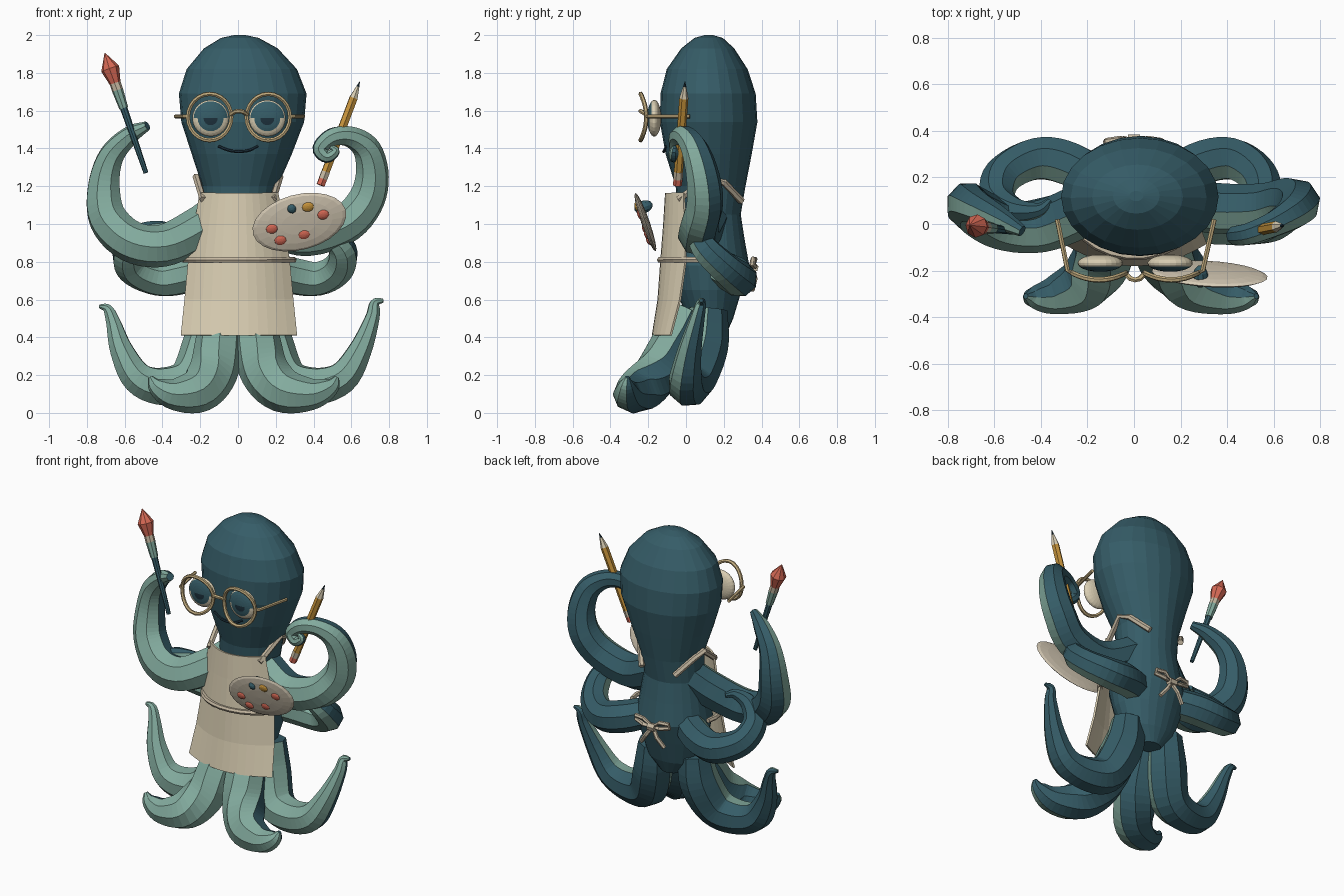
import bpy, bmesh, math
from mathutils import Vector, Matrix

if "Cube" in bpy.data.objects:
    bpy.data.objects.remove(bpy.data.objects["Cube"])

def material(name, col):
    m = bpy.data.materials.new(name)
    m.diffuse_color = (*col, 1)
    m.use_nodes = True
    m.node_tree.nodes["Principled BSDF"].inputs["Base Color"].default_value = m.diffuse_color
    return m

TEAL = material("deep teal", (.036, .108, .137))
MINT = material("pale teal", (.225, .405, .34))
CREAM = material("cream", (.70, .62, .45))
TAN = material("strap tan", (.55, .47, .35))
GOLD = material("glasses gold", (.54, .41, .21))
WOOD = material("palette beige", (.68, .60, .47))
CORAL = material("coral", (.67, .14, .09))
MUSTARD = material("mustard", (.58, .30, .045))
DARK = material("ink", (.012, .03, .045))

def finish(name, bm, *mats):
    bmesh.ops.recalc_face_normals(bm, faces=bm.faces)
    me = bpy.data.meshes.new(name)
    bm.to_mesh(me)
    bm.free()
    for m in mats:
        me.materials.append(m)
    ob = bpy.data.objects.new(name, me)
    bpy.context.collection.objects.link(ob)
    return ob

def skin(bm, rings, closed=False):
    """Bridge rings of verts; returns side faces as (face, index around)."""
    n, out = len(rings[0]), []
    pairs = list(zip(rings, rings[1:])) + ([(rings[-1], rings[0])] if closed else [])
    for a, b in pairs:
        for i in range(n):
            j = (i + 1) % n
            out.append((bm.faces.new((a[i], a[j], b[j], b[i])), i))
    if not closed:
        bm.faces.new(rings[0][::-1])
        bm.faces.new(rings[-1])
    return out

def spline(pts, steps):
    """Catmull-Rom through points (any dimension)."""
    p = [Vector(q) for q in pts]
    p = [2 * p[0] - p[1]] + p + [2 * p[-1] - p[-2]]
    out = []
    for i in range(1, len(p) - 2):
        a, b, c, d = p[i - 1:i + 3]
        for s in range(steps):
            t = s / steps
            out.append(.5 * (2 * b + (c - a) * t + (2 * a - 5 * b + 4 * c - d) * t * t
                             + (3 * b - a - 3 * c + d) * t ** 3))
    return out + [p[-2]]

def tube(name, pts, radii, mat, sides=6, steps=0, under=None, ref=(0, -1, -.25), closed=False, fixed=False):
    """Tube along points; the half facing ref takes the underside colour."""
    if not isinstance(radii, (list, tuple)):
        radii = [radii] * len(pts)
    data = [Vector((*p, r)) for p, r in zip(pts, radii)]
    if steps:
        data = spline(data, steps)
    P, R = [d.to_3d() for d in data], [d[3] for d in data]
    bm, rings, side = bmesh.new(), [], Vector(ref)
    n = len(P)
    for i in range(n):
        if closed:
            t = (P[(i + 1) % n] - P[i - 1]).normalized()
        else:
            t = (P[min(i + 1, n - 1)] - P[max(i - 1, 0)]).normalized()
        if fixed:
            side = Vector(ref)
        side = side - t * side.dot(t)
        if side.length < 1e-4:
            side = t.orthogonal()
        side.normalize()
        w = t.cross(side)
        rings.append([bm.verts.new(P[i] + R[i] * (side * math.cos(a) + w * math.sin(a)))
                      for a in (2 * math.pi * k / sides for k in range(sides))])
    for f, i in skin(bm, rings, closed):
        if under and math.cos(2 * math.pi * (i + .5) / sides) > 0:
            f.material_index = 1
    return finish(name, bm, mat, under or mat)

# Body: stacked ellipses (z, rx, ry, cx, cy)
bm, rings = bmesh.new(), []
for z, rx, ry, cx, cy in [
        (.41, .07, .06, 0, .15), (.5, .17, .12, 0, .13), (.65, .22, .175, 0, .12),
        (.78, .24, .215, 0, .12), (.92, .215, .19, 0, .12), (1.05, .19, .165, 0, .125),
        (1.2, .20, .185, .01, .13), (1.37, .265, .228, .02, .12), (1.54, .325, .258, .025, .12),
        (1.69, .338, .252, .025, .117), (1.82, .292, .214, .02, .112), (1.93, .195, .14, .015, .115),
        (1.985, .1, .075, .01, .12), (2.0, .03, .022, .01, .12)]:
    rings.append([bm.verts.new((cx + rx * math.cos(a), cy + ry * math.sin(a), z))
                  for a in (2 * math.pi * k / 24 for k in range(24))])
skin(bm, rings)
finish("body", bm, TEAL)

# Raised arms, each with its own curl
tube("brush_arm", [(-.1, .12, 1.06), (-.22, .06, .97), (-.4, -.01, .885), (-.57, 0, .91), (-.69, .06, 1.03),
                   (-.71, .09, 1.2), (-.67, .07, 1.36), (-.57, .02, 1.47), (-.48, -.03, 1.52)],
     [.11, .115, .112, .11, .105, .09, .07, .05, .025], TEAL, 8, 5, MINT)
tube("pencil_arm", [(.1, .12, 1.04), (.33, .07, .94), (.55, .07, .99), (.67, .1, 1.11), (.71, .09, 1.25),
                    (.685, .05, 1.39), (.6, .0, 1.46), (.5, -.04, 1.46), (.435, -.05, 1.40),
                    (.47, -.06, 1.355), (.515, -.06, 1.385), (.49, -.06, 1.41)],
     [.11, .11, .105, .1, .09, .075, .058, .05, .042, .032, .025, .012], TEAL, 8, 5, MINT)
for s, tag in ((-1, "left"), (1, "right")):
    k = .03 if s > 0 else 0
    tube("rear_arm_" + tag,
         [(s * .1, .15, .78), (s * .27, .255, .73), (s * .42, .28, .71), (s * (.56 - k), .21, .765),
          (s * (.585 - k), .11, .86), (s * (.51 - k), .06, .95), (s * .41, .06, .985), (s * .36, .1, .98)],
         [.09, .1, .095, .085, .075, .055, .032, .015], TEAL, 8, 5, MINT)

# Legs, mirrored with slight stretch on the right
for s, k, tag in ((-1, 0, "left"), (1, 1, "right")):
    tube("front_leg_" + tag,
         [(s * .09, .03, .54), (s * .1, -.05, .38), (s * (.13 + .01 * k), -.14, .22), (s * (.21 + .03 * k), -.25, .12),
          (s * (.34 + .05 * k), -.305, .10), (s * (.43 + .06 * k), -.315, .14), (s * (.465 + .06 * k), -.31, .19)],
         [.10, .125, .13, .12, .085, .05, .012], TEAL, 8, 5, MINT, (0, -1, 0), fixed=True)
    tube("side_leg_" + tag,
         [(s * .15, .12, .55), (s * .17, .1, .36), (s * .25, .04, .18), (s * .4, .01, .14),
          (s * (.53 + .02 * k), .0, .185), (s * (.615 + .03 * k), .02, .33), (s * (.66 + .05 * k), .06, .48 + .02 * k),
          (s * (.69 + .035 * k), .08, .55 + .03 * k), (s * (.735 + .035 * k), .08, .565 + .03 * k)],
         [.1, .125, .12, .105, .09, .065, .04, .027, .01], TEAL, 8, 5, MINT)

# Apron: curved sheet
bm, N, grid = bmesh.new(), 12, []
for z, hw, yf, ys in [(1.165, .205, -.105, -.01), (1.0, .233, -.115, -.005), (.81, .265, -.13, 0),
                      (.6, .285, -.145, -.03), (.41, .305, -.175, -.08)]:
    grid.append([bm.verts.new((.005 + hw * t, yf + (ys - yf) * t * t, z))
                 for t in (2 * i / N - 1 for i in range(N + 1))])
for a, b in zip(grid, grid[1:]):
    for i in range(N):
        bm.faces.new((a[i], b[i], b[i + 1], a[i + 1]))
apron = finish("apron", bm, CREAM)
sol = apron.modifiers.new("thickness", 'SOLIDIFY')
sol.thickness, sol.offset = .012, 0

# Neck straps, belt and bow
for s in (-1, 1):
    tube("neck_strap", [(s * .185, -.04, 1.13), (s * .222, .13, 1.25), (s * .2, .2, 1.22), (s * .12, .295, 1.12)],
         .019, TAN)
tube("belt", [(.005 + .29 * math.cos(a), .1 + .24 * math.sin(a), .81)
              for a in (math.radians(-195 + 14 * i) for i in range(16))], .016, TAN)
for s in (-1, 1):
    tube("bow_loop", [(0, .35, .77), (s * .06, .365, .815), (s * .12, .355, .815), (s * .125, .35, .79),
                      (s * .06, .365, .775)], .014, TAN, closed=True)
    tube("bow_tail", [(0, .35, .77), (s * .04, .365, .71), (s * .085, .35, .65)], .014, TAN)
tube("bow_knot", [(-.025, .36, .77), (.025, .36, .77)], .025, TAN)

# Eyes: flattened balls, drooping lid and iris coloured by radius and height
for x in (-.145, .155):
    bm = bmesh.new()
    bmesh.ops.create_uvsphere(bm, u_segments=24, v_segments=16, radius=1,
                              matrix=Matrix.Rotation(math.pi / 2, 4, 'X'))
    for f in bm.faces:
        c = f.calc_center_median()
        r = math.hypot(c.x, c.z)
        if c.y < 0:
            if c.z > 0:
                f.material_index = 1 if r < .9 else 0
            elif r < .64:
                f.material_index = 2 if r < .36 else 1
    bmesh.ops.transform(bm, verts=bm.verts,
                        matrix=Matrix.Translation((x, -.168, 1.56)) @ Matrix.Diagonal((.097, .037, .097, 1)))
    finish("eye", bm, CREAM, TEAL, DARK)

# Glasses and smile
for x in (-.15, .16):
    tube("glasses_rim", [(x + .115 * math.cos(a), -.24 + .03 * math.cos(a) ** 2, 1.566 + .123 * math.sin(a))
                         for a in (2 * math.pi * i / 24 for i in range(24))], .012, GOLD, closed=True)
tube("glasses_bridge", [(-.038, -.212, 1.58), (-.015, -.235, 1.595), (.005, -.24, 1.598), (.025, -.235, 1.595),
                        (.048, -.212, 1.58)], .012, GOLD)
tube("glasses_temple_left", [(-.262, -.21, 1.57), (-.285, -.2, 1.57), (-.33, .02, 1.57)], .011, GOLD)
tube("glasses_temple_right", [(.272, -.21, 1.57), (.295, -.2, 1.57), (.345, .02, 1.57)], .011, GOLD)
tube("smile", [(-.105, -.1, 1.412), (-.05, -.113, 1.39), (.005, -.118, 1.383), (.06, -.115, 1.39), (.105, -.103, 1.412)],
     .008, DARK, 6, 3)

# Pencil and brush: stacked rods along an axis (name, start, end, r0, r1, colour)
def rods(a, b, parts, sides):
    a, b = Vector(a), Vector(b)
    for name, t0, t1, r0, r1, mat in parts:
        tube(name, [a.lerp(b, t0), a.lerp(b, t1)], [r0, r1], mat, sides)

rods((.437, -.045, 1.205), (.645, -.005, 1.755), [
    ("pencil_eraser", 0, .06, .024, .024, CORAL), ("pencil_ferrule", .06, .13, .025, .025, TAN),
    ("pencil_shaft", .13, .84, .024, .024, MUSTARD), ("pencil_wood", .84, .95, .024, .009, CREAM),
    ("pencil_lead", .95, 1, .009, .001, DARK)], 6)
rods((-.487, -.035, 1.27), (-.705, -.005, 1.905), [
    ("brush_handle", 0, .54, .013, .02, TEAL), ("brush_ferrule", .54, .69, .024, .03, MINT),
    ("brush_collar", .69, .75, .03, .03, TAN), ("brush_bristles_low", .75, .87, .03, .05, CORAL),
    ("brush_bristles_tip", .87, 1, .05, .002, CORAL)], 8)

# Palette with paint blobs, lying in one tilted plane
n = Vector((0, 1, .35)).normalized()
u = Vector((.96, -.09, .26)).normalized()
v = n.cross(u).normalized()
basis = Matrix((u, v, n)).transposed().to_4x4()

def blob(name, pos, scale, mat, segs=10):
    bm = bmesh.new()
    bmesh.ops.create_uvsphere(bm, u_segments=segs, v_segments=8, radius=1)
    bmesh.ops.transform(bm, verts=bm.verts,
                        matrix=Matrix.Translation(pos) @ basis @ Matrix.Diagonal((*scale, 1)))
    finish(name, bm, mat)

blob("palette", (.325, -.215, 1.01), (.255, .155, .022), WOOD, 24)
for x, z, mat in [(.37, 1.09, MUSTARD), (.45, 1.05, CORAL), (.35, .945, CORAL),
                  (.225, .915, CORAL), (.18, .975, CORAL)]:
    blob("paint_blob", (x, -.23 - .35 * (z - 1.01), z), (.033, .028, .014), mat)
# Grip tip poking through the palette
blob("palette_grip", (.285, -.225, 1.09), (.033, .035, .05), TEAL)
